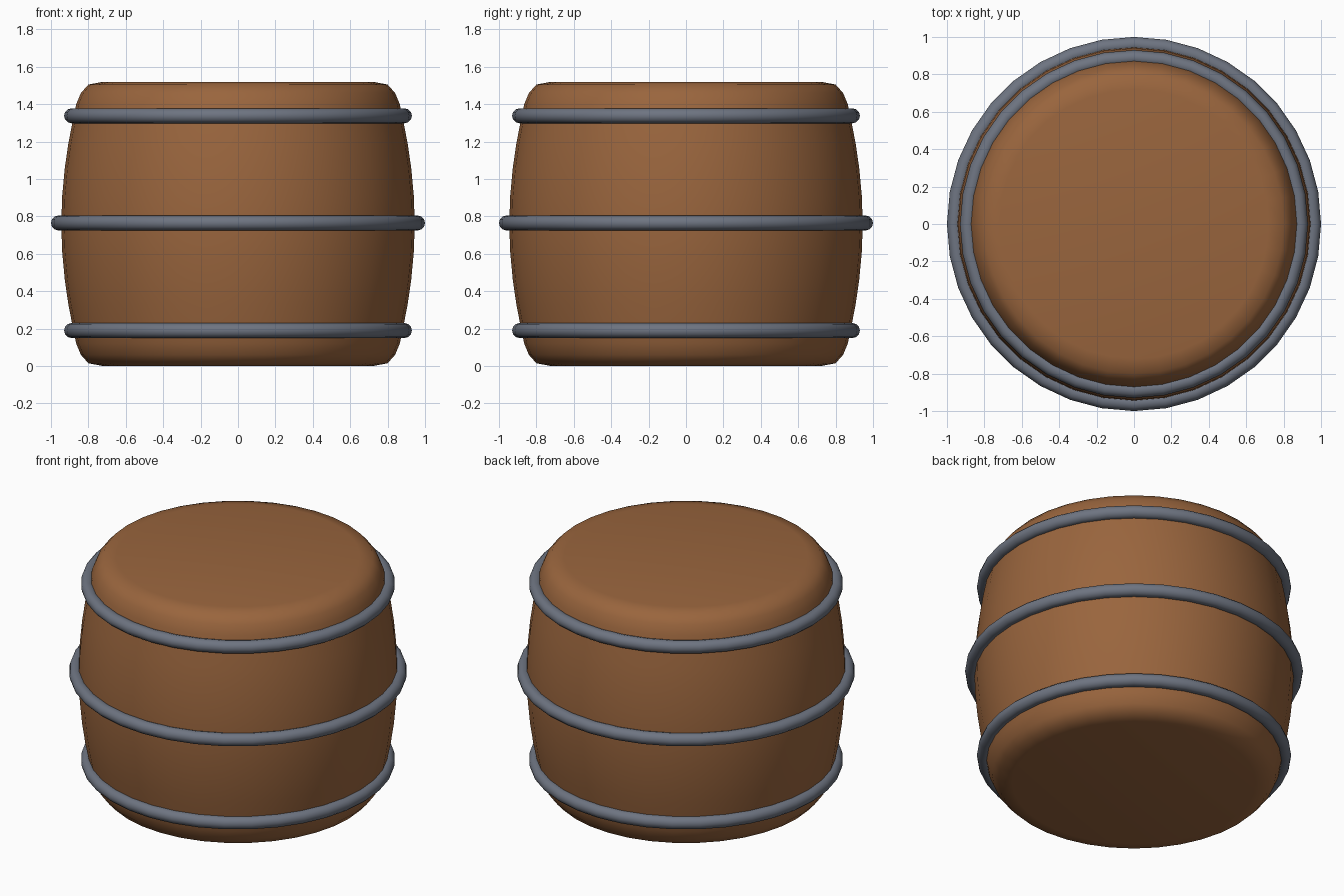
import bpy, bmesh
from math import radians

cube = bpy.data.objects.get("Cube")
if cube:
    bpy.data.objects.remove(cube)

MID, SEGMENTS = 0.76, 36


def material(name, colour):
    mat = bpy.data.materials.new(name)
    mat.use_nodes = True
    mat.diffuse_color = colour
    mat.node_tree.nodes["Principled BSDF"].inputs["Base Color"].default_value = colour
    return mat


wood = material("brown wood", (0.32, 0.13, 0.047, 1))
iron = material("grey iron", (0.155, 0.175, 0.22, 1))


def finish(obj, mat, angle):
    obj.data.materials.append(mat)
    bpy.ops.object.select_all(action="DESELECT")
    obj.select_set(True)
    bpy.context.view_layer.objects.active = obj
    bpy.ops.object.shade_smooth_by_angle(angle=radians(angle))


# Barrel body: half profile (radius, height above the middle), mirrored and spun
upper = [(0.945, 0.0), (0.94, 0.15), (0.926, 0.3), (0.907, 0.43), (0.88, 0.57),
         (0.865, 0.64), (0.84, 0.7), (0.80, 0.745), (0.72, 0.76)]
profile = [(r, MID - h) for r, h in reversed(upper[1:])] + [(r, MID + h) for r, h in upper]
profile = [(0, 0)] + profile + [(0, 2 * MID)]

bm = bmesh.new()
verts = [bm.verts.new((r, 0, z)) for r, z in profile]
edges = [bm.edges.new(pair) for pair in zip(verts, verts[1:])]
bmesh.ops.spin(bm, geom=verts + edges, cent=(0, 0, 0), axis=(0, 0, 1),
               angle=radians(360), steps=SEGMENTS)
bmesh.ops.remove_doubles(bm, verts=bm.verts, dist=0.0001)
bmesh.ops.recalc_face_normals(bm, faces=bm.faces)
mesh = bpy.data.meshes.new("barrel_body")
bm.to_mesh(mesh)
bm.free()
body = bpy.data.objects.new("barrel_body", mesh)
bpy.context.collection.objects.link(body)
finish(body, wood, 50)

# Three round hoops
for name, radius, height in (("lower_hoop", 0.89, 0.19), ("middle_hoop", 0.96, MID + 0.005),
                             ("upper_hoop", 0.89, 1.338)):
    bpy.ops.mesh.primitive_torus_add(location=(0, 0, height), major_radius=radius,
                                     minor_radius=0.04, major_segments=SEGMENTS,
                                     minor_segments=12)
    hoop = bpy.context.object
    hoop.name = name
    finish(hoop, iron, 60)
